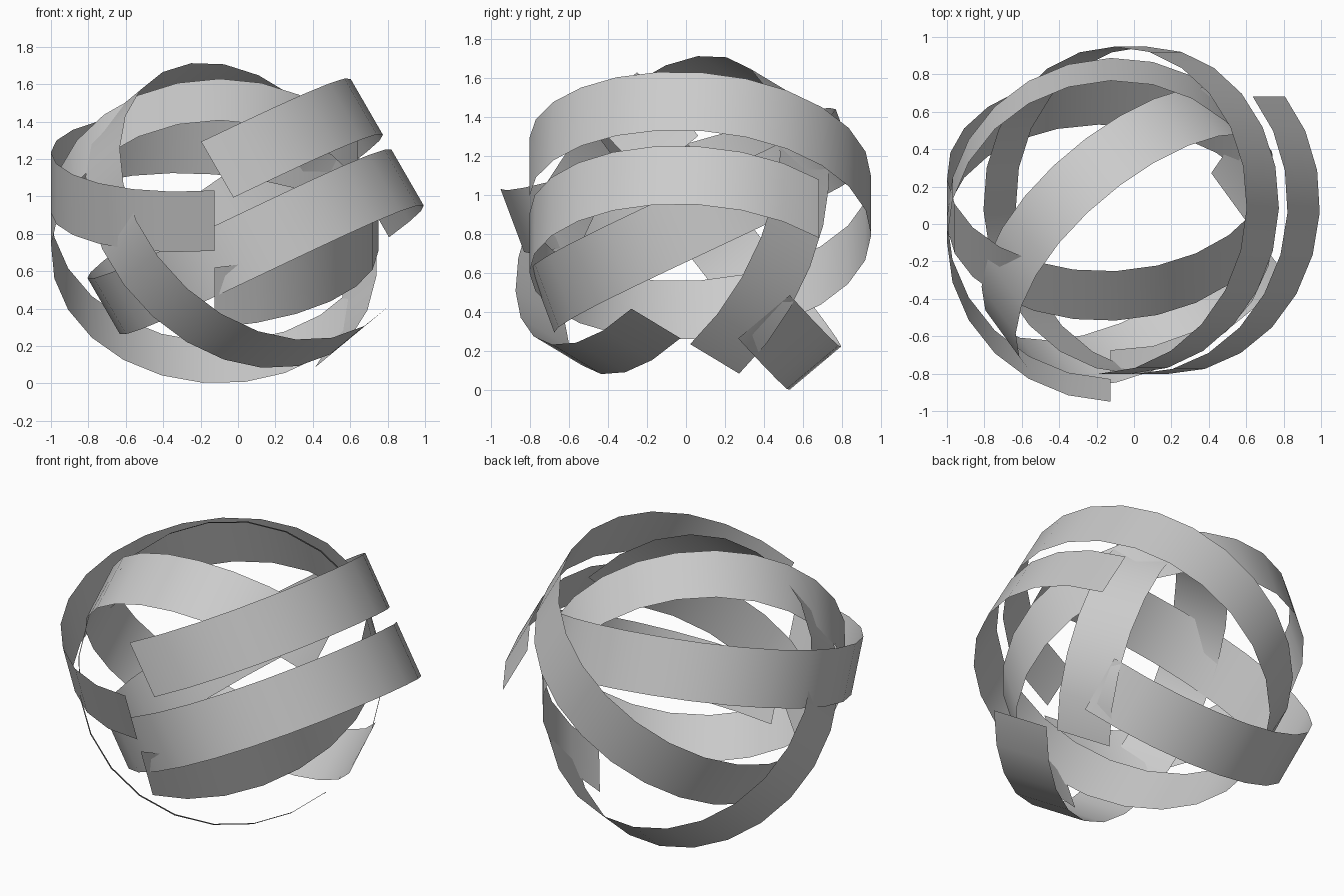
import bpy, bmesh, math
from mathutils import Vector

if "Cube" in bpy.data.objects:
    bpy.data.objects.remove(bpy.data.objects["Cube"])

RADIUS = 0.8755
WIDTH = 0.345


def ribbon(name, e1, e2, axis, centre, shift, turn):
    """Helical strip on a cylinder: shift = start/end along axis, turn = start/end degrees."""
    e1, e2, axis = (Vector(v).normalized() for v in (e1, e2, axis))
    steps = round(abs(turn[1] - turn[0]) / 15)
    bm = bmesh.new()
    previous = None
    for i in range(steps + 1):
        f = i / steps
        t = math.radians(turn[0] + (turn[1] - turn[0]) * f)
        a = shift[0] + (shift[1] - shift[0]) * f
        p = (e1 * (centre[0] + RADIUS * math.cos(t))
             + e2 * (centre[1] + RADIUS * math.sin(t)) + axis * a)
        pair = [bm.verts.new(p - axis * WIDTH / 2), bm.verts.new(p + axis * WIDTH / 2)]
        if previous:
            bm.faces.new((previous[0], pair[0], pair[1], previous[1])).smooth = True
        previous = pair
    mesh = bpy.data.meshes.new(name)
    bm.to_mesh(mesh)
    bm.free()
    ob = bpy.data.objects.new(name, mesh)
    bpy.context.collection.objects.link(ob)
    return ob


# Long ribbon leaning to the right, about one and a third turns
ribbon("tilted_long_ribbon", (0.866, 0, 0.5), (0, 1, 0), (0.5, 0, -0.866),
       (0.46, 0.073), (-1.045, -0.445), (-89, 404))

# Nearly level ribbon, one full turn from the front
ribbon("level_ribbon", (1, 0, 0), (0, 0.936, 0.351), (0, -0.351, 0.936),
       (-0.125, 0.348), (1.127, 0.687), (-90, -450))

# Upright ribbon facing the front right corner, one full turn
az, el = math.radians(-54), math.radians(26)
ribbon("diagonal_ribbon",
       (-math.sin(az), math.cos(az), 0),
       (-math.sin(el) * math.cos(az), -math.sin(el) * math.sin(az), math.cos(el)),
       (math.cos(el) * math.cos(az), math.cos(el) * math.sin(az), math.sin(el)),
       (-0.045, 0.757), (0.23, 0.644), (-52, 308))

# Steep ribbon leaning forward, open on the right
ribbon("steep_ribbon", (1, 0, 0), (0, -0.643, 0.766), (0, 0.766, 0.643),
       (-0.125, 0.534), (0.548, 0.715), (-35, -331))
